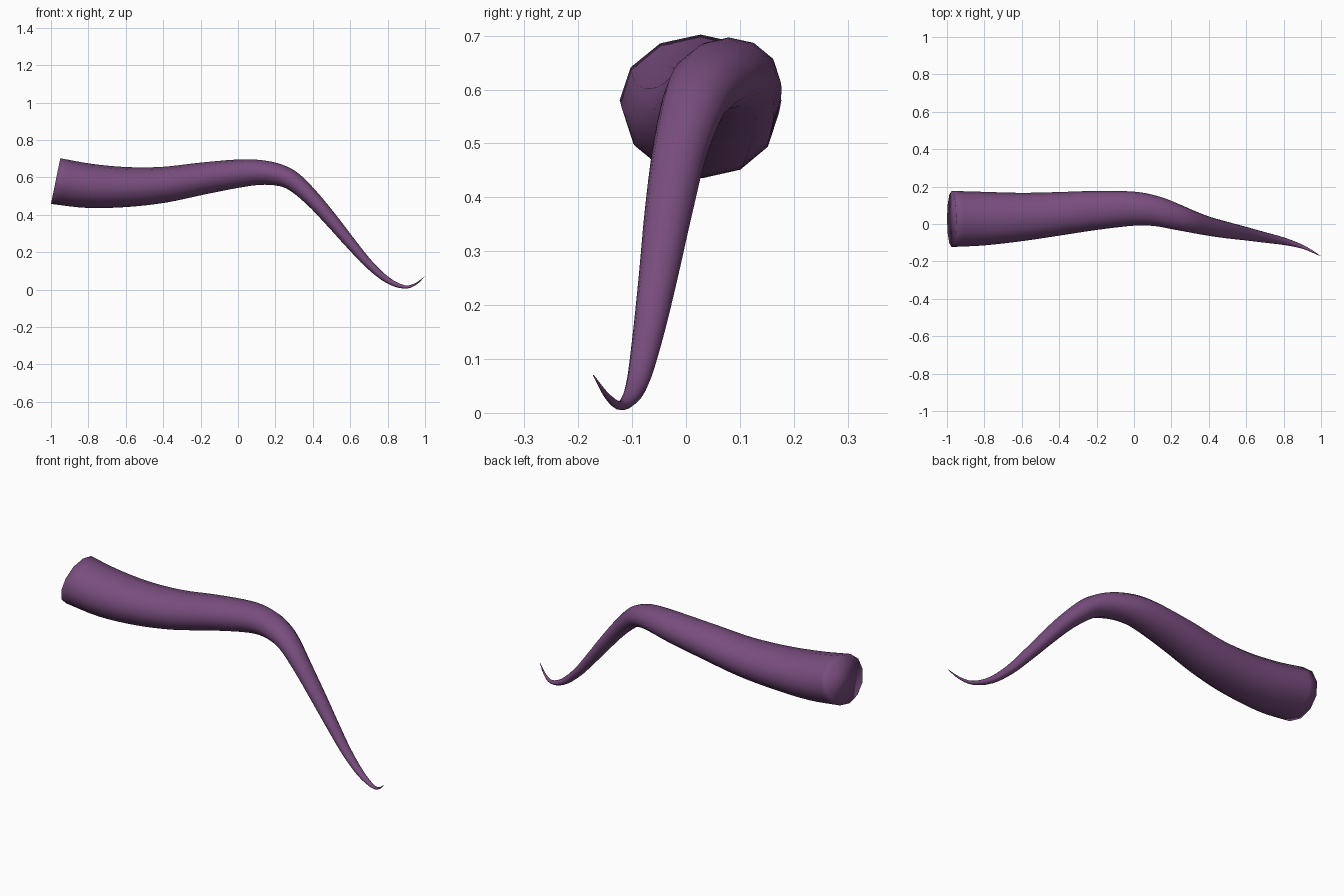
import bpy, bmesh, math
from mathutils import Vector

if "Cube" in bpy.data.objects:
    bpy.data.objects.remove(bpy.data.objects["Cube"])

# Centre line points (x, y, z) with sideways radius
PATH = [
    (-0.975, 0.027, 0.580, 0.150), (-0.80, 0.029, 0.555, 0.143),
    (-0.60, 0.038, 0.548, 0.129), (-0.40, 0.055, 0.560, 0.116),
    (-0.20, 0.073, 0.592, 0.104), (0.00, 0.082, 0.620, 0.091),
    (0.12, 0.068, 0.626, 0.080), (0.22, 0.040, 0.612, 0.070),
    (0.30, 0.016, 0.575, 0.061), (0.40, -0.012, 0.483, 0.051),
    (0.50, -0.033, 0.370, 0.044), (0.60, -0.052, 0.250, 0.036),
    (0.70, -0.072, 0.136, 0.028), (0.80, -0.092, 0.050, 0.020),
    (0.89, -0.118, 0.014, 0.011), (0.95, -0.145, 0.030, 0.006),
    (0.998, -0.172, 0.070, 0.001),
]
SIDES, STEPS, FLATTEN = 12, 4, 0.83


def spline(points, steps):
    """Catmull-Rom interpolation of 4D points."""
    p = [Vector(q) for q in points]
    p = [2 * p[0] - p[1]] + p + [2 * p[-1] - p[-2]]
    out = []
    for i in range(1, len(p) - 2):
        a, b, c, d = p[i - 1:i + 3]
        for s in range(steps):
            t = s / steps
            out.append(0.5 * (2 * b + (c - a) * t + (2 * a - 5 * b + 4 * c - d) * t ** 2
                              + (3 * b - a - 3 * c + d) * t ** 3))
    return out + [p[-2]]


# Sweep a flattened ring along the centre line
samples = spline(PATH, STEPS)
bm = bmesh.new()
rings = []
for i, q in enumerate(samples):
    before, after = samples[max(i - 1, 0)], samples[min(i + 1, len(samples) - 1)]
    tangent = (after - before).to_3d().normalized()
    if i == 0:
        tangent = Vector((0.98, 0, -0.2)).normalized()
    side = Vector((0, 1, 0))
    side = (side - tangent * side.dot(tangent)).normalized()
    up = tangent.cross(side)
    ring = []
    for k in range(SIDES):
        a = 2 * math.pi * k / SIDES
        ring.append(bm.verts.new(q.to_3d() + q.w * (side * math.cos(a) + up * FLATTEN * math.sin(a))))
    rings.append(ring)
for r0, r1 in zip(rings, rings[1:]):
    for k in range(SIDES):
        n = (k + 1) % SIDES
        bm.faces.new((r0[k], r0[n], r1[n], r1[k]))

# Root cap and tip cap
bm.faces.new(rings[0])
bm.faces.new(rings[-1])
bmesh.ops.recalc_face_normals(bm, faces=bm.faces)
for f in bm.faces:
    f.smooth = True

mesh = bpy.data.meshes.new("tentacle")
bm.to_mesh(mesh)
bm.free()
tentacle = bpy.data.objects.new("tentacle", mesh)
bpy.context.collection.objects.link(tentacle)

# Purple skin
skin = bpy.data.materials.new("purple_skin")
skin.diffuse_color = (0.19, 0.075, 0.21, 1)
skin.use_nodes = True
skin.node_tree.nodes["Principled BSDF"].inputs["Base Color"].default_value = skin.diffuse_color
mesh.materials.append(skin)
